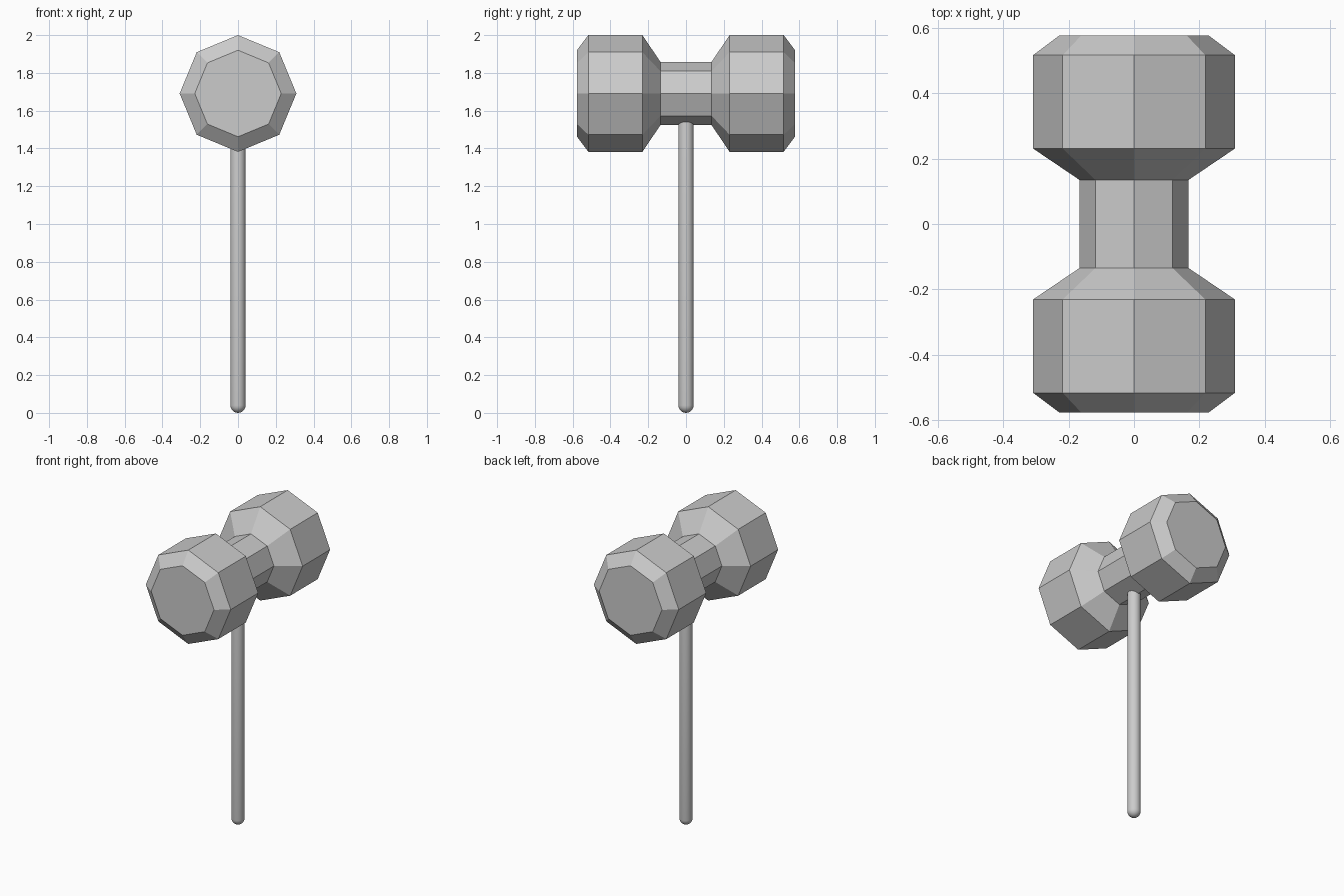
import bpy, bmesh, math

cube = bpy.data.objects.get("Cube")
if cube:
    bpy.data.objects.remove(cube, do_unlink=True)

grey = bpy.data.materials.new("plain grey")
GREY = (0.6, 0.6, 0.6, 1)
grey.use_nodes = True
grey.diffuse_color = GREY
grey.node_tree.nodes["Principled BSDF"].inputs["Base Color"].default_value = GREY


def lathe(name, profile, sides, place):
    """Sweep (radius, distance) pairs around an axis; zero radius makes a pole."""
    bm = bmesh.new()
    rings = []
    for r, d in profile:
        count = sides if r > 0 else 1
        rings.append([bm.verts.new(place(r, math.tau * i / sides, d)) for i in range(count)])
    for a, b in zip(rings, rings[1:]):
        for i in range(sides):
            j = (i + 1) % sides
            quad = [a[i % len(a)], a[j % len(a)], b[j % len(b)], b[i % len(b)]]
            bm.faces.new(list(dict.fromkeys(quad)))
    # flat caps on open ends
    for ring in (rings[0], rings[-1]):
        if len(ring) > 1:
            bm.faces.new(ring)
    bmesh.ops.recalc_face_normals(bm, faces=bm.faces)
    mesh = bpy.data.meshes.new(name)
    bm.to_mesh(mesh)
    bm.free()
    mesh.materials.append(grey)
    obj = bpy.data.objects.new(name, mesh)
    bpy.context.collection.objects.link(obj)
    return obj


# Eight-sided mallet head lying along y, symmetric front to back
HEAD_Z = 1.691
half = [(0.229, 0.577), (0.309, 0.517), (0.309, 0.231), (0.167, 0.135)]
head_profile = half + [(r, -d) for r, d in reversed(half)]
lathe("mallet_head", head_profile, 8,
      lambda r, a, d: (r * math.sin(a), d, HEAD_Z + r * math.cos(a)))

# Round handle with domed ends, its top sunk into the head
R, TOP, STEPS = 0.04, 1.6, 6
arc = [math.pi / 2 * i / STEPS for i in range(STEPS + 1)]
bottom = [(R * math.sin(t), R - R * math.cos(t)) for t in arc]
handle_profile = bottom + [(r, TOP - d) for r, d in reversed(bottom)]
handle = lathe("handle", handle_profile, 32,
               lambda r, a, d: (r * math.cos(a), r * math.sin(a), d))

# Smooth shading on the handle only
bpy.ops.object.select_all(action='DESELECT')
handle.select_set(True)
bpy.context.view_layer.objects.active = handle
bpy.ops.object.shade_smooth_by_angle(angle=math.radians(40))
